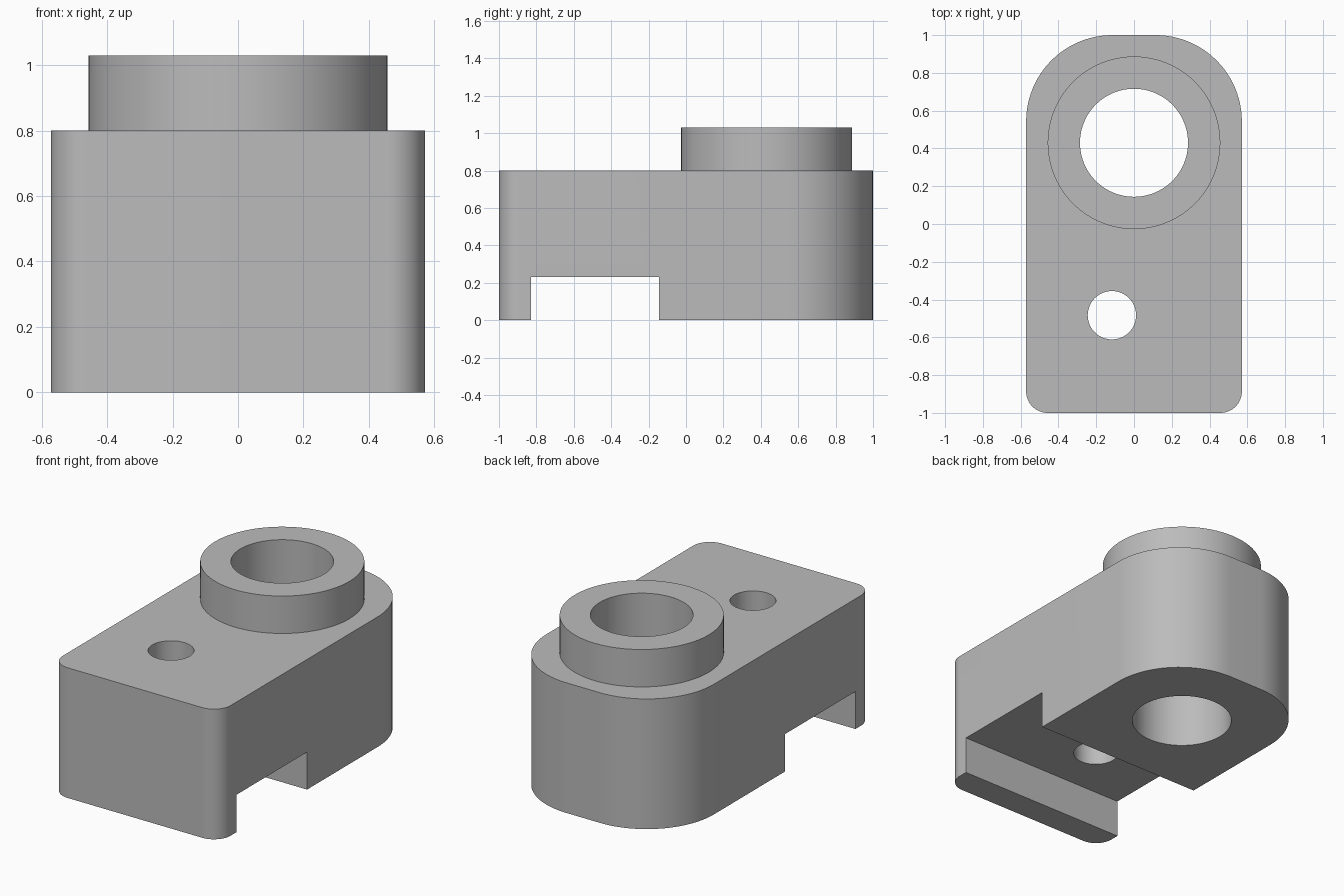
import bpy
import bmesh
from math import cos, sin, pi, radians

cube = bpy.data.objects.get("Cube")
if cube:
    bpy.data.objects.remove(cube, do_unlink=True)

HALF_W, HALF_L = 0.571, 1.0
BODY_TOP, BOSS_TOP = 0.80, 1.03
BOSS_Y = 0.43

grey = bpy.data.materials.new("plain grey")
grey.use_nodes = True
grey.diffuse_color = (0.5, 0.5, 0.5, 1)
grey.node_tree.nodes["Principled BSDF"].inputs["Base Color"].default_value = (0.5, 0.5, 0.5, 1)


def arc(cx, cy, r, start, sweep, steps):
    """Points along an arc, angles in degrees."""
    angles = [radians(start + sweep * i / steps) for i in range(steps + 1)]
    return [(cx + r * cos(a), cy + r * sin(a)) for a in angles]


def prism(name, outline, z0, z1):
    """Extrude a closed xy outline from z0 to z1."""
    bm = bmesh.new()
    base = bm.faces.new([bm.verts.new((x, y, z0)) for x, y in outline])
    top = bmesh.ops.extrude_face_region(bm, geom=[base])["geom"]
    verts = [v for v in top if isinstance(v, bmesh.types.BMVert)]
    bmesh.ops.translate(bm, verts=verts, vec=(0, 0, z1 - z0))
    bmesh.ops.recalc_face_normals(bm, faces=bm.faces)
    mesh = bpy.data.meshes.new(name)
    bm.to_mesh(mesh)
    bm.free()
    mesh.materials.append(grey)
    obj = bpy.data.objects.new(name, mesh)
    bpy.context.collection.objects.link(obj)
    return obj


def cylinder(name, x, y, r, z0, z1, sides=96):
    return prism(name, arc(x, y, r, 0, 360, sides)[:-1], z0, z1)


def combine(target, tool, operation):
    """Apply a boolean and discard the tool object."""
    tool.hide_render = True
    mod = target.modifiers.new(tool.name, "BOOLEAN")
    mod.operation = operation
    mod.solver = "EXACT"
    mod.object = tool
    bpy.context.view_layer.objects.active = target
    bpy.ops.object.modifier_apply(modifier=mod.name)
    bpy.data.objects.remove(tool, do_unlink=True)


# Block with large rounded back corners and small rounded front corners
outline = []
for sx, sy, r, start in ((1, 1, 0.457, 0), (-1, 1, 0.457, 90),
                         (-1, -1, 0.114, 180), (1, -1, 0.114, 270)):
    outline += arc(sx * (HALF_W - r), sy * (HALF_L - r), r, start, 90, 24)
body = prism("bracket_body", outline, 0, BODY_TOP)

# Raised round collar
combine(body, cylinder("collar", 0, BOSS_Y, 0.457, 0.5, BOSS_TOP), "UNION")

# Main bore, small offset hole and cross slot underneath
combine(body, cylinder("bore_cutter", 0, BOSS_Y, 0.286, -0.2, 1.3), "DIFFERENCE")
combine(body, cylinder("small_hole_cutter", -0.117, -0.483, 0.128, -0.2, 1.3, 64), "DIFFERENCE")
slot = [(-1, -0.83), (1, -0.83), (1, -0.145), (-1, -0.145)]
combine(body, prism("slot_cutter", slot, -0.2, 0.23), "DIFFERENCE")

# Smooth curved walls, sharp rims
bpy.ops.object.select_all(action="DESELECT")
body.select_set(True)
bpy.context.view_layer.objects.active = body
bpy.ops.object.shade_smooth_by_angle(angle=radians(30))
